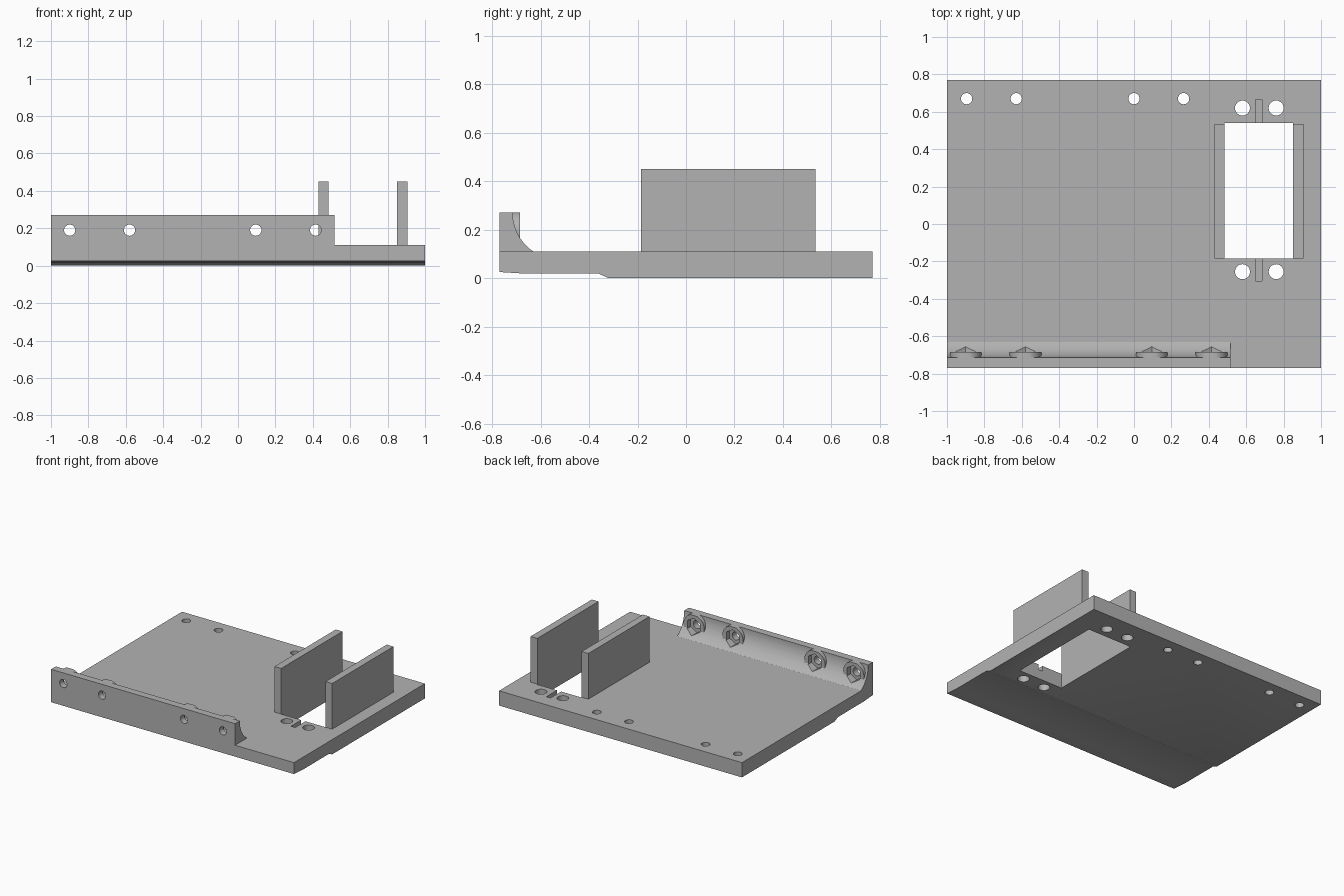
import bpy, bmesh, math
from mathutils import Matrix

if "Cube" in bpy.data.objects:
    bpy.data.objects.remove(bpy.data.objects["Cube"])

grey = bpy.data.materials.new("plain grey")
grey.use_nodes = True
colour = (0.45, 0.45, 0.45, 1)
grey.diffuse_color = colour
grey.node_tree.nodes["Principled BSDF"].inputs["Base Color"].default_value = colour


def add_object(name, bm):
    bmesh.ops.recalc_face_normals(bm, faces=bm.faces)
    mesh = bpy.data.meshes.new(name)
    bm.to_mesh(mesh)
    bm.free()
    mesh.materials.append(grey)
    ob = bpy.data.objects.new(name, mesh)
    bpy.context.collection.objects.link(ob)
    return ob


def box(name, x, y, z):
    bm = bmesh.new()
    spans = (x, y, z)
    size = Matrix.Diagonal([b - a for a, b in spans] + [1])
    centre = Matrix.Translation([(a + b) / 2 for a, b in spans])
    bmesh.ops.create_cube(bm, size=1, matrix=centre @ size)
    return add_object(name, bm)


def extrude_x(name, outline, x0, x1):
    """Extrude a (y, z) outline from x0 to x1."""
    bm = bmesh.new()
    face = bm.faces.new([bm.verts.new((x0, y, z)) for y, z in outline])
    new = bmesh.ops.extrude_face_region(bm, geom=[face])["geom"]
    verts = [v for v in new if isinstance(v, bmesh.types.BMVert)]
    bmesh.ops.translate(bm, verts=verts, vec=(x1 - x0, 0, 0))
    return add_object(name, bm)


def prism(name, centre, radius, depth, sides=32, along_y=False):
    bm = bmesh.new()
    turn = Matrix.Identity(4)
    if along_y:
        turn = Matrix.Rotation(math.pi / 2, 4, "X")
    bmesh.ops.create_cone(bm, cap_ends=True, segments=sides, radius1=radius,
                          radius2=radius, depth=depth,
                          matrix=Matrix.Translation(centre) @ turn)
    return add_object(name, bm)


def combine(ob, other, operation):
    """Apply a boolean and discard the helper."""
    mod = ob.modifiers.new("combine", "BOOLEAN")
    mod.operation, mod.solver, mod.object = operation, "EXACT", other
    bpy.ops.object.select_all(action="DESELECT")
    bpy.context.view_layer.objects.active = ob
    ob.select_set(True)
    bpy.ops.object.modifier_apply(modifier=mod.name)
    bpy.data.objects.remove(other)


TOP, RAIL_TOP, HOLE_Z = 0.11, 0.27, 0.19
BACK, FRONT = 0.77, -0.77

# Plate with a stepped, slightly tapered underside
plate = extrude_x("mounting_plate", [
    (FRONT, TOP), (FRONT, 0.025), (-0.66, 0.018), (-0.36, 0.018),
    (-0.32, 0), (BACK, 0), (BACK, TOP)], -1, 1)

# Upright front rail with a concave fillet behind it
radius = 0.195
fillet = []
for i in range(13):
    a = math.radians(55 * i / 12)
    fillet.append((-0.715 + radius * (1 - math.cos(a)),
                   RAIL_TOP - radius * math.sin(a)))
fillet[-1] = (-0.63, TOP)
rail = extrude_x("front_rail", [(FRONT, 0.06), (FRONT, RAIL_TOP)] + fillet
                 + [(-0.63, 0.06)], -1, 0.515)
combine(plate, rail, "UNION")

# Round nut bosses, trimmed level with the rail top
bolt_x = (-0.9, -0.58, 0.095, 0.415)
for x in bolt_x:
    boss = prism("boss", (x, -0.715, HOLE_Z), 0.085, 0.06, 48, True)
    combine(boss, box("trim", (x - 0.2, x + 0.2), (-1, 0), (RAIL_TOP, 0.5)),
            "DIFFERENCE")
    combine(plate, boss, "UNION")

# Hexagonal nut pockets and bolt holes
for x in bolt_x:
    combine(plate, prism("pocket", (x, -0.672, HOLE_Z), 0.06, 0.1, 6, True),
            "DIFFERENCE")
    combine(plate, prism("bolt", (x, -0.75, HOLE_Z), 0.03, 0.2, 32, True),
            "DIFFERENCE")

# Window, its screw holes and shallow centre slots
combine(plate, box("window", (0.485, 0.85), (-0.185, 0.54), (-0.1, 0.3)),
        "DIFFERENCE")
for y0, y1 in ((0.53, 0.665), (-0.305, -0.175)):
    combine(plate, box("slot", (0.65, 0.685), (y0, y1), (0.07, 0.2)),
            "DIFFERENCE")
for x in (0.58, 0.76):
    for y in (0.62, -0.255):
        combine(plate, prism("screw", (x, y, 0.05), 0.04, 0.3), "DIFFERENCE")

# Row of holes along the back edge
for x in (-0.895, -0.63, 0, 0.265):
    combine(plate, prism("back_hole", (x, 0.67, 0.05), 0.03, 0.3), "DIFFERENCE")

bpy.ops.object.select_all(action="DESELECT")
bpy.context.view_layer.objects.active = plate
plate.select_set(True)
bpy.ops.object.shade_smooth_by_angle(angle=math.radians(25))

# Upright side walls of the window
box("right_wall", (0.43, 0.485), (-0.185, 0.535), (TOP, 0.45))
box("left_wall", (0.85, 0.905), (-0.185, 0.535), (TOP, 0.45))
